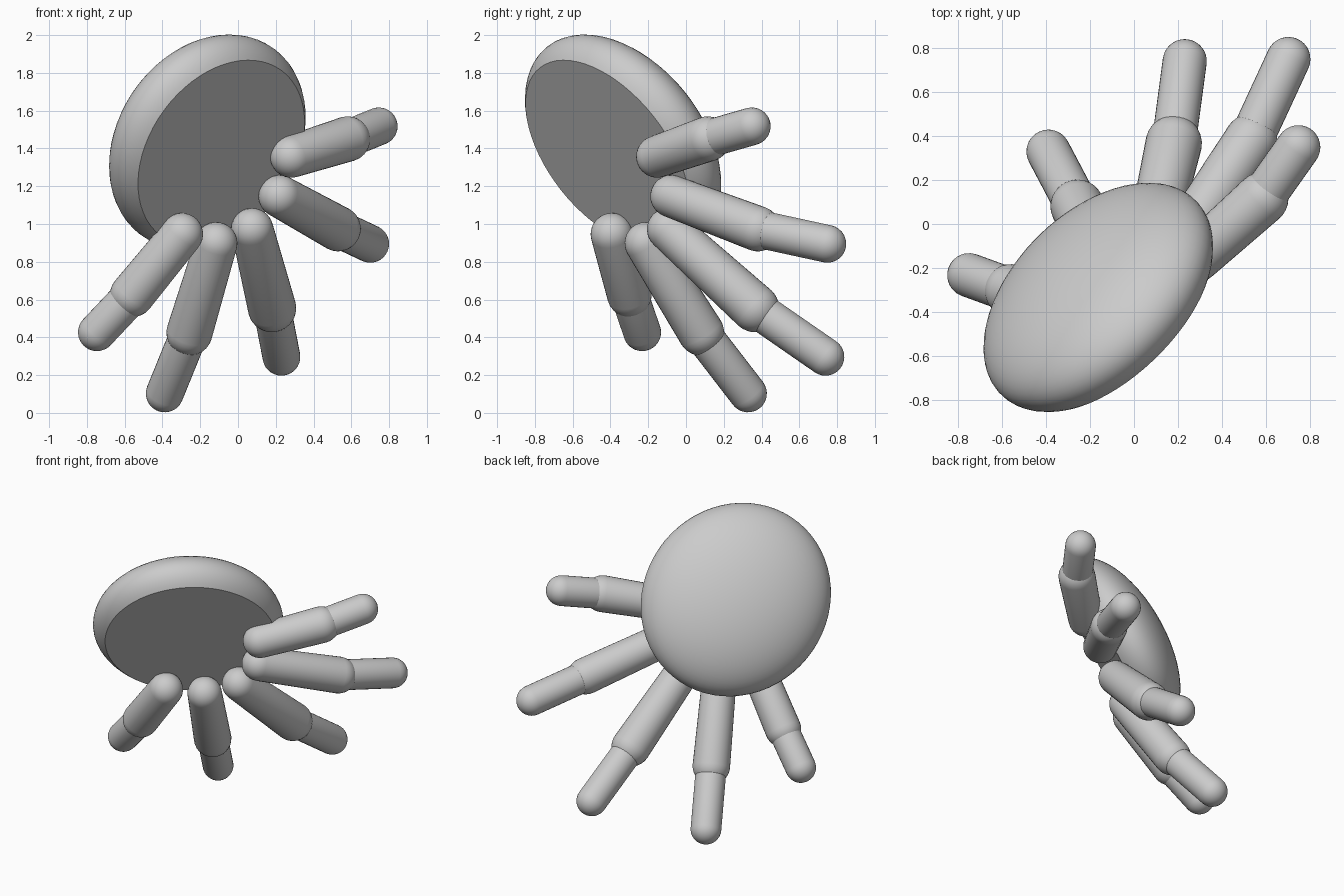
import bpy
import bmesh
from math import sin, cos, pi, radians
from mathutils import Vector, Matrix

cube = bpy.data.objects.get("Cube")
if cube:
    bpy.data.objects.remove(cube)

grey = bpy.data.materials.new("plain grey")
grey.use_nodes = True
grey.diffuse_color = (0.6, 0.6, 0.6, 1)
grey.node_tree.nodes["Principled BSDF"].inputs["Base Color"].default_value = (0.6, 0.6, 0.6, 1)


def finish(bm, name, matrix):
    """Turn a bmesh into a placed, smooth-shaded object."""
    bmesh.ops.transform(bm, matrix=matrix, verts=bm.verts)
    bmesh.ops.recalc_face_normals(bm, faces=bm.faces)
    mesh = bpy.data.meshes.new(name)
    bm.to_mesh(mesh)
    bm.free()
    obj = bpy.data.objects.new(name, mesh)
    bpy.context.collection.objects.link(obj)
    mesh.materials.append(grey)
    bpy.ops.object.select_all(action='DESELECT')
    obj.select_set(True)
    bpy.context.view_layer.objects.active = obj
    bpy.ops.object.shade_smooth_by_angle(angle=radians(35))
    return obj


def capsule(name, start, end, r_start, r_end, steps=8):
    """Round-ended segment, lathed from a profile around z."""
    start, end = Vector(start), Vector(end)
    length = (end - start).length
    angles = [i * pi / 2 / steps for i in range(steps + 1)]
    profile = [(r_start * sin(a), -r_start * cos(a)) for a in angles]
    profile += [(r_end * cos(a), length + r_end * sin(a)) for a in angles]
    bm = bmesh.new()
    verts = [bm.verts.new((r, 0, z)) for r, z in profile]
    edges = [bm.edges.new(pair) for pair in zip(verts, verts[1:])]
    bmesh.ops.spin(bm, geom=verts + edges, cent=(0, 0, 0), axis=(0, 0, 1),
                   angle=2 * pi, steps=32, use_merge=True)
    bmesh.ops.remove_doubles(bm, verts=bm.verts, dist=0.0005)
    turn = (end - start).to_track_quat('Z', 'Y').to_matrix().to_4x4()
    finish(bm, name, Matrix.Translation(start) @ turn)


# Palm: flattened ellipsoid, cut flat on the inner side
outward = Vector((-0.58, 0.66, 0.478)).normalized()
along = Vector((-0.29, -0.69, 0.663))
along = (along - along.dot(outward) * outward).normalized()
across = outward.cross(along)
thickness, cut_depth = 0.285, 0.127
axes = Matrix((along, across, outward)).transposed().to_4x4()
centre = Vector((-0.162, -0.333, 1.435))
bm = bmesh.new()
bmesh.ops.create_uvsphere(bm, u_segments=64, v_segments=32, radius=1)
cut = bmesh.ops.bisect_plane(bm, geom=bm.verts[:] + bm.edges[:] + bm.faces[:],
                             plane_co=(0, 0, -cut_depth / thickness),
                             plane_no=(0, 0, -1), clear_outer=True)
rim = [g for g in cut["geom_cut"] if isinstance(g, bmesh.types.BMEdge)]
bmesh.ops.contextual_create(bm, geom=rim)
finish(bm, "palm", Matrix.Translation(centre) @ axes
       @ Matrix.Diagonal((0.65, 0.60, thickness, 1)))

# Fingers: root, knuckle, tip and knuckle radius
fingers = {
    "thumb_side_finger": ((.282, -.152, 1.357), (.58, .115, 1.45), (.745, .348, 1.517), .12),
    "second_finger": ((.22, -.077, 1.147), (.53, .38, .975), (.7, .748, .895), .12),
    "middle_finger": ((.075, -.095, .972), (.18, .365, .555), (.23, .738, .297), .128),
    "fourth_finger": ((-.115, -.213, .898), (-.257, .08, .425), (-.388, .328, .103), .122),
    "last_finger": ((-.297, -.393, .946), (-.56, -.3, .625), (-.747, -.232, .427), .118),
}
for name, (root, knuckle, tip, radius) in fingers.items():
    capsule(name + "_base", root, knuckle, 0.112, radius)
    capsule(name + "_tip", knuckle, tip, 0.1, 0.1)
